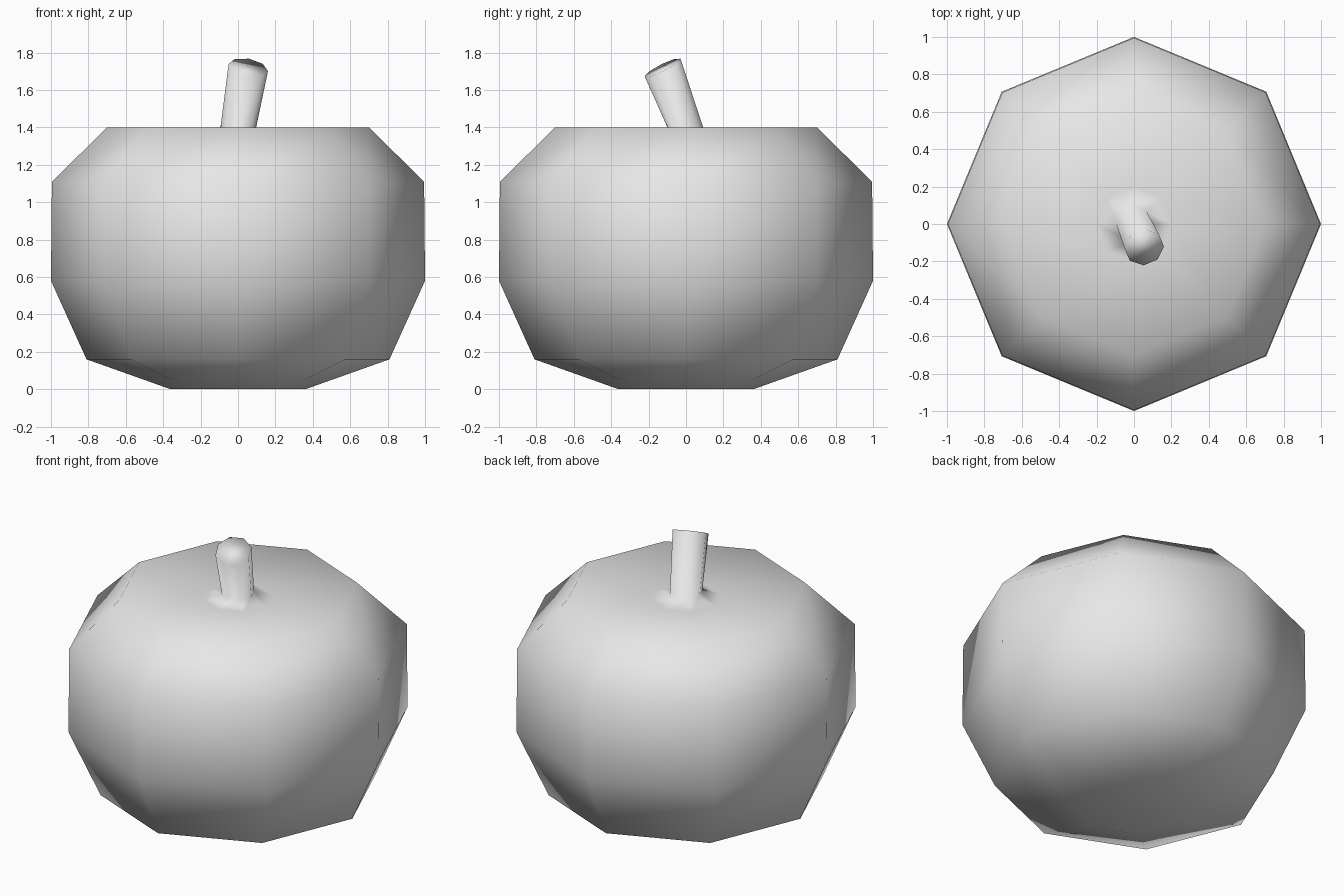
import bpy
import bmesh
from math import cos, sin, tau
from mathutils import Vector

if "Cube" in bpy.data.objects:
    bpy.data.objects.remove(bpy.data.objects["Cube"], do_unlink=True)

SIDES = 8

# One plain grey colour
grey = bpy.data.materials.new("plain_grey")
grey.use_nodes = True
colour = (0.8, 0.8, 0.8, 1)
grey.diffuse_color = colour
grey.node_tree.nodes["Principled BSDF"].inputs["Base Color"].default_value = colour

bm = bmesh.new()


def add_ring(radius, centre, normal=(0, 0, 1)):
    """Eight-sided ring of vertices, tilted to face along normal."""
    turn = Vector((0, 0, 1)).rotation_difference(Vector(normal))
    ring = []
    for i in range(SIDES):
        a = tau * i / SIDES
        offset = turn @ Vector((radius * cos(a), radius * sin(a), 0))
        ring.append(bm.verts.new(Vector(centre) + offset))
    return ring


# Round body, its shallow top hollow and the flare where the stem begins
profile = [(0.36, 0), (0.81, 0.16), (1, 0.58), (0.995, 1.11),
           (0.7, 1.4), (0.2, 1.36), (0.095, 1.39)]
rings = [add_ring(r, (0, 0, z)) for r, z in profile]

# Leaning stem tip
rings.append(add_ring(0.107, (0.055, -0.125, 1.72), (0.2, -0.5, 1)))

# Skin between neighbouring rings, then close both ends
for low, high in zip(rings, rings[1:]):
    for i in range(SIDES):
        j = (i + 1) % SIDES
        bm.faces.new((low[i], low[j], high[j], high[i]))
bm.faces.new(reversed(rings[0]))
bm.faces.new(rings[-1])

for face in bm.faces:
    face.smooth = True

mesh = bpy.data.meshes.new("fruit_with_stem")
bm.to_mesh(mesh)
bm.free()
mesh.materials.append(grey)
fruit = bpy.data.objects.new("fruit_with_stem", mesh)
bpy.context.collection.objects.link(fruit)
